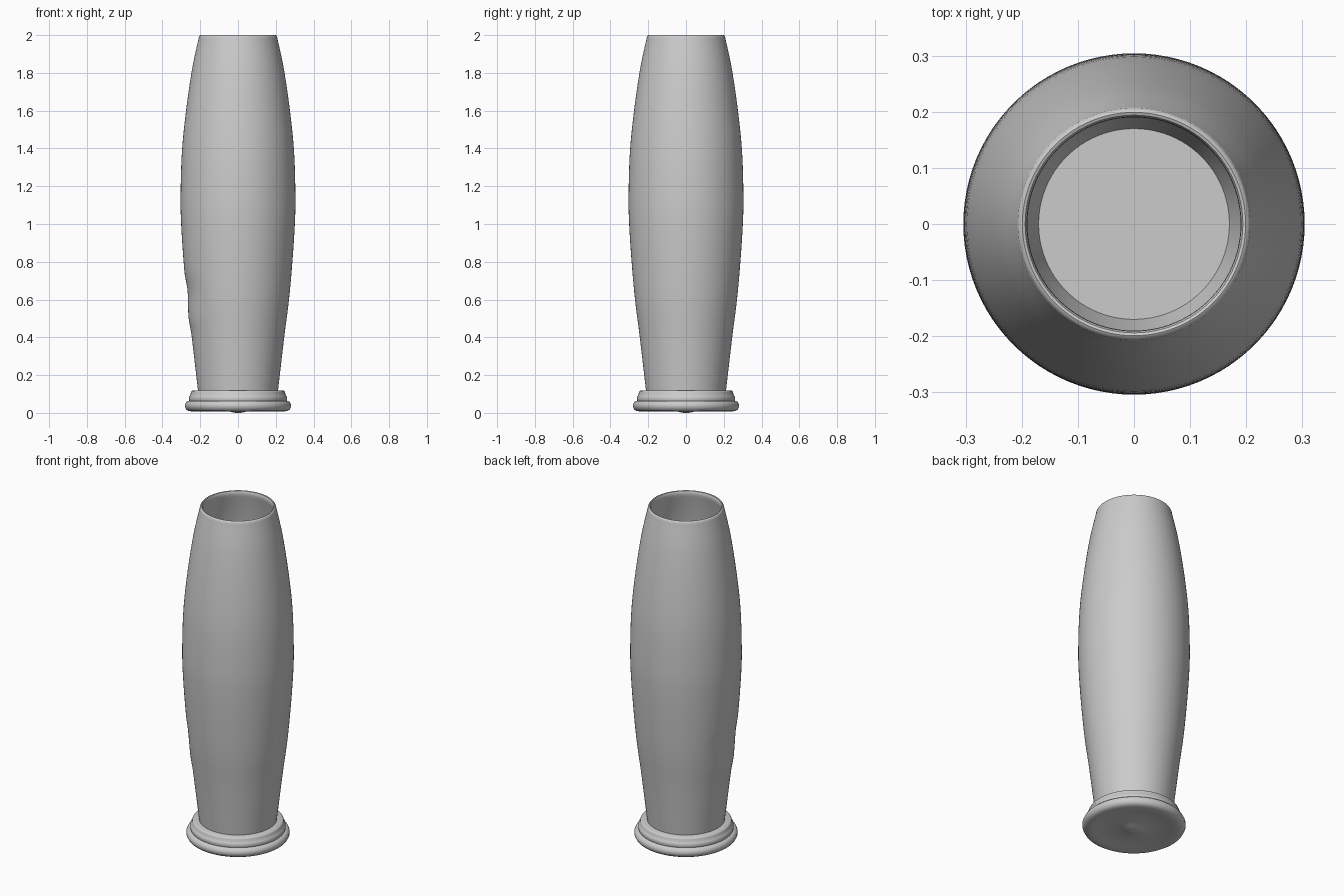
import bpy, bmesh, math

if "Cube" in bpy.data.objects:
    bpy.data.objects.remove(bpy.data.objects["Cube"])

SEG = 96


def smooth_profile(pts, steps=6):
    """Catmull-Rom interpolation through (radius, height) points."""
    out = []
    for i in range(len(pts) - 1):
        p0, p1 = pts[max(i - 1, 0)], pts[i]
        p2, p3 = pts[i + 1], pts[min(i + 2, len(pts) - 1)]
        for s in range(steps):
            t = s / steps
            out.append(tuple(0.5 * (2 * b + (c - a) * t + (2 * a - 5 * b + 4 * c - d) * t ** 2
                                    + (3 * b - a - 3 * c + d) * t ** 3)
                             for a, b, c, d in zip(p0, p1, p2, p3)))
    return out + [pts[-1]]


def lathe(name, profile):
    """Revolve a profile round z; points at radius 0 become poles."""
    bm = bmesh.new()
    rings = []
    for r, z in profile:
        if r < 1e-5:
            rings.append([bm.verts.new((0, 0, z))] * SEG)
        else:
            rings.append([bm.verts.new((r * math.cos(2 * math.pi * k / SEG),
                                        r * math.sin(2 * math.pi * k / SEG), z))
                          for k in range(SEG)])
    for a, b in zip(rings, rings[1:]):
        for k in range(SEG):
            n = (k + 1) % SEG
            bm.faces.new(list(dict.fromkeys((a[k], a[n], b[n], b[k]))))
    bmesh.ops.recalc_face_normals(bm, faces=bm.faces)
    mesh = bpy.data.meshes.new(name)
    bm.to_mesh(mesh)
    bm.free()
    ob = bpy.data.objects.new(name, mesh)
    bpy.context.collection.objects.link(ob)
    bpy.ops.object.select_all(action='DESELECT')
    ob.select_set(True)
    bpy.context.view_layer.objects.active = ob
    bpy.ops.object.shade_smooth_by_angle(angle=math.radians(40))
    return ob


# Hollow body: outer curve, rounded rim, inner wall and flat inside floor
outer = smooth_profile([(0.211, 0.11), (0.227, 0.25), (0.247, 0.42), (0.270, 0.60),
                        (0.288, 0.80), (0.301, 1.00), (0.304, 1.15), (0.297, 1.38),
                        (0.275, 1.60), (0.243, 1.82), (0.209, 1.98)])
rim = [(0.207, 1.992), (0.203, 1.998), (0.199, 2.0), (0.194, 1.998), (0.191, 1.992)]
inner = smooth_profile([(0.190, 1.98), (0.224, 1.82), (0.256, 1.60), (0.278, 1.38),
                        (0.285, 1.15), (0.282, 1.00), (0.269, 0.80), (0.251, 0.60),
                        (0.227, 0.42), (0.203, 0.25), (0.170, 0.12)])
body = lathe("vase_body", [(0, 0.11)] + outer + rim + inner + [(0, 0.12)])

# Slight dent with a crease low on the left side
for v in body.data.vertices:
    x, y, z = v.co
    r = math.hypot(x, y)
    away = abs(math.atan2(-y, -x) - math.radians(10)) / math.radians(50)
    if away < 1 and r > 0.2 and 0.42 < z < 0.74:
        up = (z - 0.55) / 0.10 if z < 0.65 else (0.74 - z) / 0.09
        push = -0.010 * max(up, -0.5) if z > 0.55 else 0.005 * min((0.55 - z) / 0.05, (z - 0.42) / 0.08)
        f = 1 + push * (0.5 + 0.5 * math.cos(math.pi * away)) / r
        v.co.x, v.co.y = x * f, y * f

# Foot: two rounded steps, with a shallow ringed underside and centre nub
lathe("stepped_foot", [
    (0, 0.0), (0.02, 0.001), (0.045, 0.007), (0.075, 0.015), (0.14, 0.018), (0.18, 0.016),
    (0.21, 0.010), (0.24, 0.007), (0.262, 0.010), (0.274, 0.018), (0.281, 0.032),
    (0.281, 0.044), (0.276, 0.055), (0.268, 0.062), (0.258, 0.064),
    (0.260, 0.070), (0.260, 0.082), (0.256, 0.090), (0.251, 0.096), (0.250, 0.108),
    (0.247, 0.115), (0.240, 0.119), (0.20, 0.119), (0, 0.119)])
